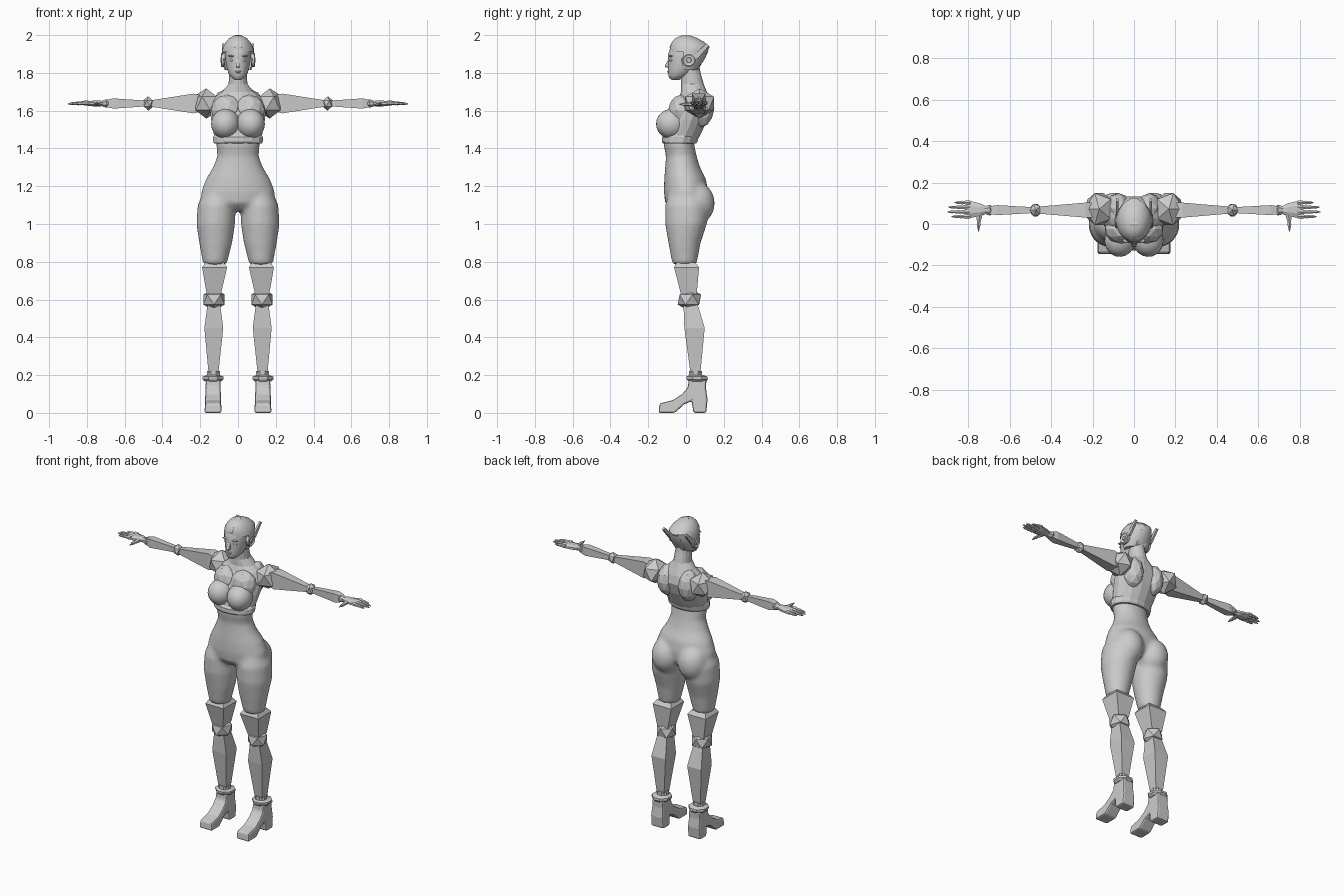
import bpy, bmesh, math
from mathutils import Matrix, Vector

grey = bpy.data.materials.new("light_grey")
grey.diffuse_color = (0.6, 0.6, 0.6, 1)


def finish(name, bm, mirror=False, smooth=None):
    """Turn a bmesh into an object, optionally mirrored and smoothed by angle."""
    bmesh.ops.recalc_face_normals(bm, faces=bm.faces[:])
    me = bpy.data.meshes.new(name)
    bm.to_mesh(me)
    bm.free()
    me.materials.append(grey)
    if smooth:
        me.shade_smooth()
        me.set_sharp_from_angle(angle=math.radians(smooth))
    ob = bpy.data.objects.new(name, me)
    bpy.context.collection.objects.link(ob)
    if mirror:
        m = ob.modifiers.new("mirror", 'MIRROR')
        m.use_mirror_merge = False
    return ob


def add_loft(bm, rings, n, axis='z'):
    """Skin rings (x, y, z, half_a, half_b) lying across the given axis."""
    loops = []
    k = 1 / math.cos(math.pi / n)
    for x, y, z, ra, rb in rings:
        loop = []
        for i in range(n):
            t = 2 * math.pi * i / n + math.pi / n
            a, b = ra * k * math.cos(t), rb * k * math.sin(t)
            off = {'z': (a, b, 0), 'x': (0, a, b), 'y': (a, 0, b)}[axis]
            loop.append(bm.verts.new((x + off[0], y + off[1], z + off[2])))
        loops.append(loop)
    for p, q in zip(loops, loops[1:]):
        for i in range(n):
            j = (i + 1) % n
            bm.faces.new((p[i], p[j], q[j], q[i]))
    bm.faces.new(loops[0])
    bm.faces.new(loops[-1])


def loft(name, rings, n=4, axis='z', mirror=True, smooth=None):
    bm = bmesh.new()
    add_loft(bm, rings, n, axis)
    return finish(name, bm, mirror, smooth)


def add_ball(bm, loc, radii, sub, turn=0):
    mat = Matrix.Translation(loc) @ Matrix.Rotation(turn, 4, 'Z') @ Matrix.Diagonal((*radii, 1))
    bmesh.ops.create_icosphere(bm, subdivisions=sub, radius=1, matrix=mat)


def ball(name, loc, radii, sub=1, mirror=True, smooth=None, turn=0):
    bm = bmesh.new()
    add_ball(bm, loc, radii, sub, turn)
    return finish(name, bm, mirror, smooth)


def prism(name, pts, cx, half, taper=0, bevel=0, mirror=True):
    """Side profile (y, z) given a width that shrinks with height."""
    bm = bmesh.new()
    sides = [[bm.verts.new((cx + s * (half - taper * z), y, z)) for y, z in pts] for s in (-1, 1)]
    for s in sides:
        bm.faces.new(s)
    for i in range(len(pts)):
        j = (i + 1) % len(pts)
        bm.faces.new((sides[0][i], sides[0][j], sides[1][j], sides[1][i]))
    ob = finish(name, bm, mirror)
    if bevel:
        b = ob.modifiers.new("bevel", 'BEVEL')
        b.width, b.segments = bevel, 2
    return ob


# Smooth waist, hips and thighs fused into one skin
bm = bmesh.new()
add_loft(bm, [(0, -.038, 1.45, .114, .08), (0, -.037, 1.42, .115, .081), (0, -.025, 1.36, .109, .081),
              (0, -.018, 1.3, .132, .092), (0, -.005, 1.24, .168, .11), (0, 0, 1.17, .195, .117),
              (0, .0, 1.11, .19, .11), (0, .0, 1.07, .1, .07)], 40)
for s in (-1, 1):
    add_loft(bm, [(s * .1, 0, 1.2, .07, .08), (s * .113, .005, 1.1, .1, .115), (s * .118, 0, 1.0, .102, .11),
                  (s * .118, -.008, .9, .087, .085), (s * .122, -.008, .785, .062, .064)], 32)
    add_ball(bm, (s * .094, .05, 1.11), (.094, .103, .115), 3)
hips = finish("hips_and_thighs", bm)
r = hips.modifiers.new("fuse", 'REMESH')
r.mode, r.voxel_size, r.use_smooth_shade = 'VOXEL', .011, True
c = hips.modifiers.new("relax", 'SMOOTH')
c.factor, c.iterations = .5, 10

# Faceted upper body with neck
loft("upper_body", [(0, -.035, 1.425, .122, .085), (0, -.02, 1.47, .127, .095), (0, .008, 1.55, .142, .105),
                    (0, .033, 1.62, .15, .1), (0, .042, 1.67, .125, .08), (0, .042, 1.7, .085, .068),
                    (0, .034, 1.74, .05, .06), (0, .025, 1.8, .046, .052), (0, .02, 1.84, .046, .05)],
     16, mirror=False)
ball("bust", (.066, -.075, 1.53), (.076, .084, .08), 3, smooth=20, turn=.25)
ball("upper_chest", (.06, -.025, 1.6), (.085, .07, .085), 2)
ball("shoulder_blade", (.075, .075, 1.61), (.062, .075, .1), 2)
loft("rib_band", [(0, -.034, 1.425, .126, .087), (0, -.034, 1.435, .131, .094),
                  (0, -.03, 1.46, .132, .097), (0, -.025, 1.475, .124, .09)], 16, mirror=False)

# Arms: faceted joints and tapered bones
AY, AZ = .067, 1.638
ball("shoulder_joint", (.168, .072, AZ), (.078, .09, .08))
loft("upper_arm", [(.18, AY, AZ, .035, .04), (.235, AY, AZ, .036, .052), (.46, AY, AZ, .017, .017)], axis='x')
ball("elbow_joint", (.475, AY, AZ), (.03, .036, .038))
loft("forearm", [(.485, AY, AZ, .014, .015), (.66, AY, AZ, .024, .027), (.7, AY, AZ, .018, .018)], axis='x')
loft("wrist_cuff", [(.685, AY, AZ, .02, .017), (.695, AY, AZ, .026, .022), (.71, AY, AZ, .022, .018),
                    (.72, AY, AZ, .018, .015)], 8, 'x')
loft("palm", [(.71, AY, AZ, .017, .013), (.74, AY + .002, AZ, .03, .016), (.785, AY + .003, AZ, .04, .014),
              (.805, AY + .003, AZ, .036, .01)], 8, 'x')
for i, tip in enumerate((.88, .9, .895, .865)):
    y = .036 + i * .0225
    span = tip - .79
    rings = [(.79 + span * f, y, AZ + .004 - .006 * f, w, w) for f, w in
             ((0, .009), (.2, .011), (.42, .007), (.5, .009), (.72, .006), (.8, .007), (1, .002))]
    loft(f"finger_{i + 1}", rings, 6, 'x')
loft("thumb", [(.742, .055, AZ - .002, .014, .012), (.748, .025, AZ - .004, .012, .01),
               (.749, .01, AZ - .004, .008, .008), (.75, -.005, AZ - .004, .009, .008),
               (.75, -.035, AZ - .004, .002, .002)], 6, 'y')

# Lower legs: socket, knee, shin and ankle rings
loft("knee_socket", [(.124, .0, .795, .05, .05), (.124, .003, .77, .066, .066), (.128, .015, .63, .038, .042)])
ball("knee_joint", (.127, .018, .6), (.066, .07, .06), turn=.3)
loft("shin", [(.128, .025, .57, .034, .038), (.128, .045, .45, .05, .054), (.13, .05, .21, .026, .026)])
loft("ankle_ring", [(.13, .05, .195, .034, .034), (.13, .05, .222, .034, .034)], 8)
loft("boot_cuff", [(.132, .06, .165, .042, .046), (.132, .06, .178, .056, .056), (.132, .058, .192, .056, .056),
                   (.132, .055, .2, .035, .038)], 8)

# Heeled boot
prism("boot", [(-.145, 0), (-.06, 0), (-.01, .045), (.03, .062), (.04, 0), (.107, 0), (.114, .07), (.106, .13),
               (.108, .175), (.014, .175), (.01, .135), (-.022, .098), (-.07, .067), (-.14, .05)],
      .132, .045, .04, .01)

# Face
loft("face", [(0, -.057, 1.763, .018, .02), (0, -.05, 1.775, .034, .04), (0, -.034, 1.795, .05, .06),
              (0, -.016, 1.83, .06, .078), (0, -.006, 1.87, .067, .088), (0, 0, 1.9, .069, .094),
              (0, .005, 1.94, .066, .085), (0, .005, 1.97, .05, .065)], 32, mirror=False, smooth=40)
prism("nose", [(-.09, 1.878), (-.113, 1.836), (-.108, 1.829), (-.08, 1.829)], 0, .011, bevel=.004, mirror=False)
ball("eye", (.029, -.078, 1.868), (.016, .01, .008), 2, smooth=60)
ball("brow", (.031, -.08, 1.889), (.023, .012, .005), 2, smooth=60)
ball("upper_lip", (0, -.089, 1.807), (.018, .011, .005), 2, False, 60)
ball("lower_lip", (0, -.087, 1.799), (.015, .011, .005), 2, False, 60)

# Helmet shell with an open face
bm = bmesh.new()
add_loft(bm, [(0, .01, 1.815, .07, .05), (0, .012, 1.84, .08, .066), (0, .014, 1.875, .085, .086),
              (0, .016, 1.91, .086, .1), (0, .018, 1.94, .079, .104), (0, .01, 1.965, .064, .084),
              (0, .002, 1.985, .045, .056), (0, 0, 1.997, .02, .025)], 32)
opening = [f for f in bm.faces if f.calc_center_median().z < 1.922 and f.calc_center_median().y < -.018]
bmesh.ops.delete(bm, geom=opening, context='FACES')
finish("helmet", bm, smooth=35)
prism("crest", [(-.088, 1.935), (-.072, 1.966), (-.045, 1.988), (0, 2.0), (.04, 1.99), (.085, 1.968),
                (.126, 1.937), (.1, 1.9), (0, 1.9)], 0, .02, bevel=.004, mirror=False)
prism("nape_plate", [(.03, 1.92), (.112, 1.91), (.085, 1.86), (.068, 1.82), (.03, 1.81)], 0, .035,
      bevel=.006, mirror=False)

# Ear discs with rear fins
loft("ear_disc", [(.07, .015, 1.868, .036, .036), (.087, .015, 1.868, .036, .036), (.091, .015, 1.868, .03, .03),
                  (.086, .015, 1.868, .022, .022), (.086, .015, 1.868, .014, .014),
                  (.093, .015, 1.868, .012, .012)], 20, 'x', smooth=30)
prism("ear_fin", [(.03, 1.875), (.042, 1.895), (.108, 1.955), (.122, 1.945), (.06, 1.872)], .08, .006)
